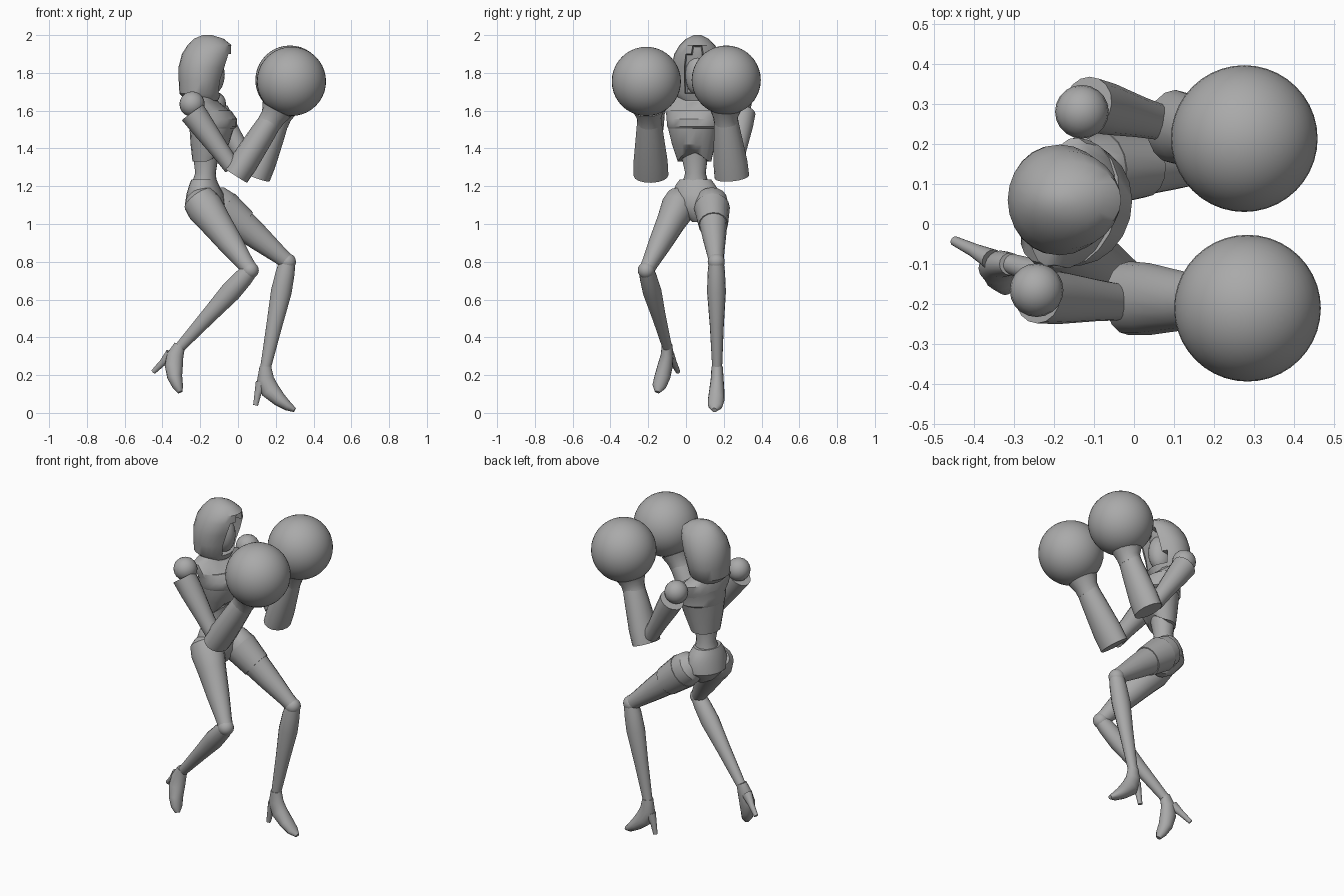
import bpy, bmesh
from math import cos, sin, pi, radians
from mathutils import Vector

if "Cube" in bpy.data.objects:
    bpy.data.objects.remove(bpy.data.objects["Cube"])

grey = bpy.data.materials.new("plain grey")
grey.use_nodes = True
grey.diffuse_color = (.4, .4, .4, 1)
grey.node_tree.nodes["Principled BSDF"].inputs["Base Color"].default_value = grey.diffuse_color

ACROSS = Vector((0, 1, 0))
TURNED = Vector((.25, .97, 0)).normalized()  # torso is twisted a little
UP = Vector((0, 0, 1))


def finish(name, bm, angle=35):
    bmesh.ops.recalc_face_normals(bm, faces=bm.faces[:])
    mesh = bpy.data.meshes.new(name)
    bm.to_mesh(mesh)
    bm.free()
    obj = bpy.data.objects.new(name, mesh)
    bpy.context.collection.objects.link(obj)
    mesh.materials.append(grey)
    bpy.ops.object.select_all(action="DESELECT")
    obj.select_set(True)
    bpy.context.view_layer.objects.active = obj
    bpy.ops.object.shade_smooth_by_angle(angle=radians(angle))
    return obj


def loft_mesh(stations, side=ACROSS, level=False, count=16):
    """Skin elliptical rings; a station is x, y, z, side radius, depth radius."""
    bm = bmesh.new()
    centres = [Vector(s[:3]) for s in stations]
    rings = []
    for i, (c, s) in enumerate(zip(centres, stations)):
        last = len(centres) - 1
        along = UP if level else (centres[min(i + 1, last)] - centres[max(i - 1, 0)]).normalized()
        u = (side - along * side.dot(along)).normalized()
        v = u.cross(along)
        angles = [2 * pi * k / count for k in range(count)]
        rings.append([bm.verts.new(c + u * s[3] * sin(a) + v * s[4] * cos(a)) for a in angles])
    for low, high in zip(rings, rings[1:]):
        for k in range(count):
            n = (k + 1) % count
            bm.faces.new((low[k], low[n], high[n], high[k]))
    bm.faces.new(rings[0])
    bm.faces.new(rings[-1])
    return bm, rings


def loft(name, stations, **options):
    return finish(name, loft_mesh(stations, **options)[0])


def ball(name, centre, size, segments=20):
    bm = bmesh.new()
    bmesh.ops.create_uvsphere(bm, u_segments=segments, v_segments=segments // 2, radius=1)
    bmesh.ops.scale(bm, vec=size if isinstance(size, tuple) else (size,) * 3, verts=bm.verts)
    bmesh.ops.translate(bm, vec=centre, verts=bm.verts)
    return finish(name, bm)


# Chest shell, with a raised notch at the lower front
bm, rings = loft_mesh([
    (-.165, .045, 1.33, .09, .075), (-.15, .04, 1.42, .115, .1),
    (-.14, .04, 1.5, .135, .115), (-.135, .045, 1.55, .145, .12),
    (-.155, .05, 1.6, .165, .105), (-.18, .055, 1.645, .165, .07),
    (-.185, .055, 1.685, .08, .06)], side=TURNED, level=True, count=20)
forward = TURNED.cross(UP)
for v in rings[0]:
    reach = (v.co - Vector((-.165, .045, 1.33))).dot(forward) / .075
    v.co.z += .06 * max(0, reach) ** 3
finish("chest", bm, 28)

# Overlapping bust plate that gives the step across the chest
loft("bust_plate", [
    (-.138, .04, 1.505, .136, .118), (-.134, .045, 1.515, .146, .126),
    (-.132, .045, 1.555, .15, .126), (-.15, .05, 1.6, .16, .11)],
    side=TURNED, level=True, count=20)
loft("neck", [(-.18, .055, 1.65, .055, .055), (-.17, .055, 1.78, .045, .045)], level=True)
loft("waist", [(-.18, .05, 1.2, .075, .07), (-.172, .05, 1.27, .055, .055),
               (-.17, .045, 1.38, .075, .07)], side=TURNED, level=True)

# Pelvis tapering to the crotch
loft("pelvis", [
    (-.15, .06, 1.01, .025, .03), (-.16, .06, 1.04, .055, .07),
    (-.175, .06, 1.1, .125, .105), (-.175, .055, 1.16, .13, .095),
    (-.18, .05, 1.21, .105, .075), (-.18, .05, 1.235, .085, .065)],
    side=TURNED, level=True, count=20)

# Hood with a pushed-in face opening
bm, rings = loft_mesh([
    (-.19, .055, 1.655, .085, .085), (-.2, .055, 1.69, .12, .11),
    (-.197, .06, 1.76, .136, .117), (-.185, .06, 1.83, .138, .13),
    (-.165, .06, 1.9, .122, .132), (-.15, .06, 1.945, .095, .118),
    (-.155, .06, 1.98, .06, .08), (-.162, .06, 2, .02, .025)], level=True, count=24)
bmesh.ops.recalc_face_normals(bm, faces=bm.faces[:])
opening = []
for f in bm.faces:
    middle = f.calc_center_median()
    wide = .03 if middle.z > 1.9 else .075
    if f.normal.x > .3 and abs(middle.y - .06) < wide and 1.68 < middle.z < 1.95:
        opening.append(f)
bmesh.ops.inset_region(bm, faces=opening, thickness=.008)
bmesh.ops.translate(bm, vec=(-.06, 0, 0), verts=list({v for f in opening for v in f.verts}))
finish("hood", bm)
ball("face", (-.145, .06, 1.79), (.075, .065, .11))

# Arms: shoulder ball, flared upper arm, bell-shaped forearm and round glove
arms = {
    "right": ((-.243, -.165, 1.635), (-.24, -.18, 1.59), (-.03, -.195, 1.3),
              (-.012, -.185, 1.257), (.185, -.195, 1.565), (.283, -.21, 1.755)),
    "left": ((-.13, .28, 1.635), (-.115, .3, 1.59), (.06, .255, 1.31),
             (.1, .243, 1.25), (.215, .21, 1.565), (.275, .213, 1.762)),
}
for label, (shoulder, top, bend, elbow, wrist, fist) in arms.items():
    ball(label + "_shoulder", shoulder, .067)
    a, b = Vector(top), Vector(bend)
    loft(label + "_upper_arm", [
        (*a, .068, .07), (*a.lerp(b, .25), .066, .064),
        (*a.lerp(b, .7), .052, .05), (*b, .045, .045)])
    a, b = Vector(elbow), Vector(wrist)
    loft(label + "_forearm", [
        (*a, .092, .072), (*a.lerp(b, .25), .09, .074),
        (*a.lerp(b, .7), .073, .067), (*b, .062, .06)])
    c = Vector(fist)
    loft(label + "_glove_cuff", [
        (*a.lerp(b, .9), .064, .064), (*b, .066, .066), (*b.lerp(c, .22), .085, .085)])
    ball(label + "_glove", fist, .183, 40)

# Legs: thigh, knee cap and shin, with the shorts hem at the top of the thigh
legs = {
    "right": ((-.2, -.025, 1.12), (.065, -.21, .755), (-.305, -.1, .35)),
    "left": ((-.12, .135, 1.115), (.262, .16, .8), (.145, .165, .235)),
}
for label, (hip, knee, ankle) in legs.items():
    a, b, c = map(Vector, (hip, knee, ankle))
    loft(label + "_thigh", [
        (*a.lerp(b, -.1), .05, .06), (*a.lerp(b, -.03), .085, .09), (*a.lerp(b, .1), .092, .098),
        (*a.lerp(b, .3), .077, .084), (*a.lerp(b, .6), .062, .067),
        (*a.lerp(b, .9), .044, .046), (*b, .04, .042)])
    ball(label + "_knee", knee, .045)
    loft(label + "_shin", [
        (*b, .04, .042), (*b.lerp(c, .1), .046, .05), (*b.lerp(c, .28), .05, .055),
        (*b.lerp(c, .6), .037, .042), (*c, .026, .028)])
a, b = Vector(legs["left"][0]), Vector(legs["left"][1])
loft("left_shorts_hem", [(*a.lerp(b, .1), .095, .101), (*a.lerp(b, .38), .078, .085)])

# High-heeled shoes
loft("left_shoe", [
    (.145, .165, .245, .03, .031), (.145, .165, .18, .034, .045), (.17, .163, .12, .04, .05),
    (.22, .16, .07, .044, .037), (.265, .155, .035, .038, .025), (.3, .15, .015, .014, .012)])
loft("left_heel", [(.125, .165, .16, .026, .032), (.105, .165, .1, .017, .018),
                   (.093, .165, .04, .012, .013)])
loft("right_shoe", [
    (-.308, -.1, .36, .028, .03), (-.332, -.1, .305, .034, .044), (-.34, -.11, .25, .04, .048),
    (-.335, -.125, .19, .042, .04), (-.318, -.143, .14, .036, .028),
    (-.306, -.152, .11, .014, .014)])
loft("right_heel", [(-.355, -.088, .31, .026, .032), (-.4, -.065, .265, .017, .018),
                    (-.448, -.042, .217, .012, .013)])
